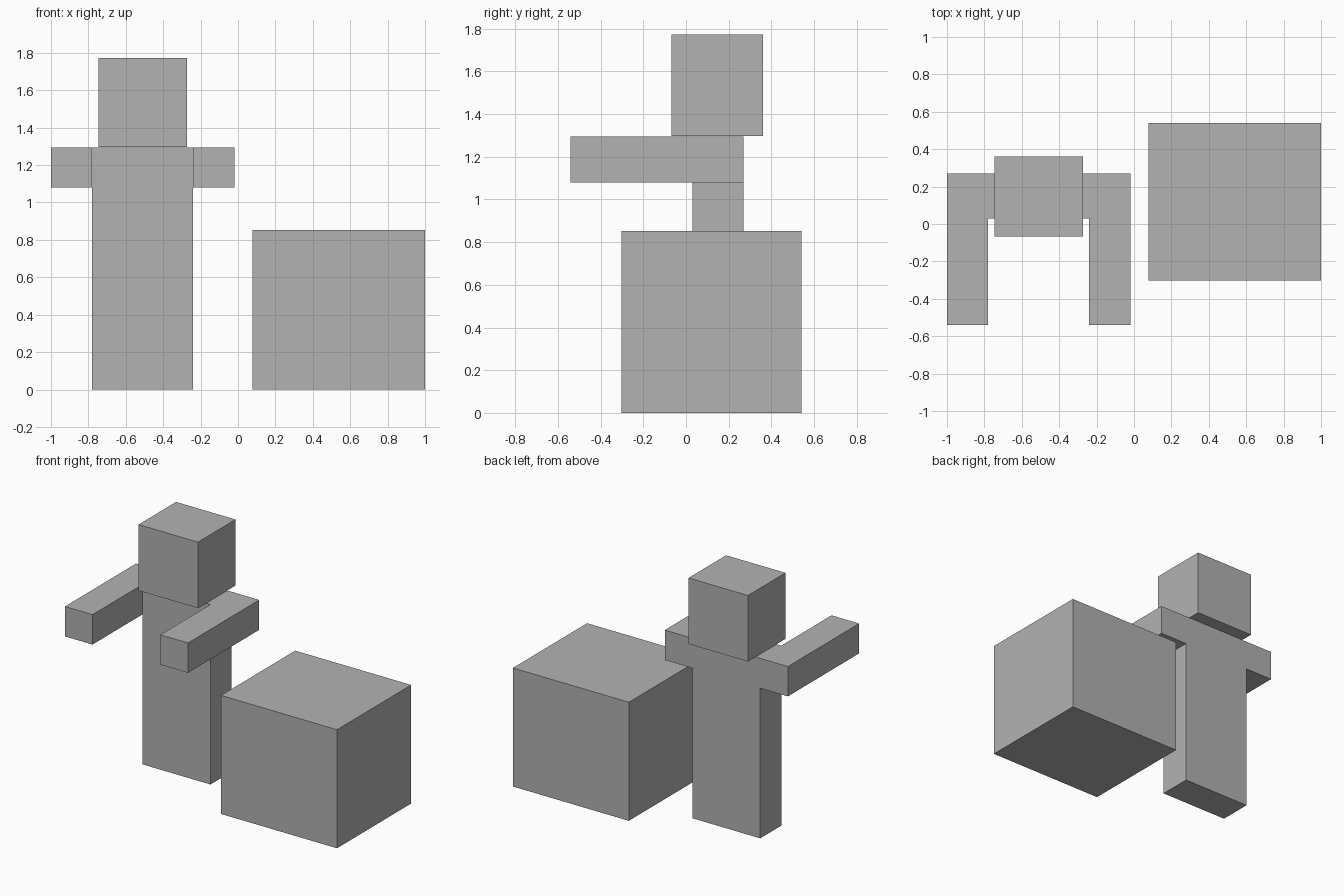
import bpy
import bmesh
from mathutils import Vector

cube = bpy.data.objects.get("Cube")
if cube:
    bpy.data.objects.remove(cube, do_unlink=True)

# Single flat grey
grey = bpy.data.materials.new("plain grey")
grey.use_nodes = True
colour = (0.448, 0.448, 0.448, 1)
grey.diffuse_color = colour
grey.node_tree.nodes["Principled BSDF"].inputs["Base Color"].default_value = colour


def add_box(bm, low, high):
    low, high = Vector(low), Vector(high)
    verts = bmesh.ops.create_cube(bm, size=1)["verts"]
    for v in verts:
        v.co = (low + high) / 2 + v.co * (high - low)


def finish(bm, name):
    bmesh.ops.recalc_face_normals(bm, faces=bm.faces)
    mesh = bpy.data.meshes.new(name)
    bm.to_mesh(mesh)
    bm.free()
    mesh.materials.append(grey)
    bpy.context.collection.objects.link(bpy.data.objects.new(name, mesh))


def box(name, low, high):
    bm = bmesh.new()
    add_box(bm, low, high)
    finish(bm, name)


def extrude(bm, face, offset):
    """Push one face out and return the new cap."""
    result = bmesh.ops.extrude_discrete_faces(bm, faces=[face])["faces"][0]
    bmesh.ops.translate(bm, verts=result.verts, vec=offset)
    return result


# Torso with shoulders and forward-reaching arms, in one mesh
CENTRE, SHOULDER_Z = -0.51, 1.08
bm = bmesh.new()
add_box(bm, (-0.78, 0.03, 0), (-0.24, 0.27, 1.295))
bmesh.ops.bisect_plane(bm, geom=bm.verts[:] + bm.edges[:] + bm.faces[:],
                       plane_co=(0, 0, SHOULDER_Z), plane_no=(0, 0, 1))
bm.normal_update()
for side in (-1, 1):
    shoulder = next(f for f in bm.faces if f.normal.x * side > 0.9
                    and f.calc_center_median().z > SHOULDER_Z)
    extrude(bm, shoulder, (side * 0.22, 0, 0))
    bm.normal_update()
    arm_front = min((f for f in bm.faces if f.normal.y < -0.9),
                    key=lambda f: -side * (f.calc_center_median().x - CENTRE))
    extrude(bm, arm_front, (0, -0.57, 0))
    bm.normal_update()
finish(bm, "torso_and_arms")

# Head and the separate block beside the figure
box("head", (-0.745, -0.067, 1.297), (-0.272, 0.36, 1.772))
box("large_block", (0.077, -0.303, 0), (1, 0.54, 0.853))
